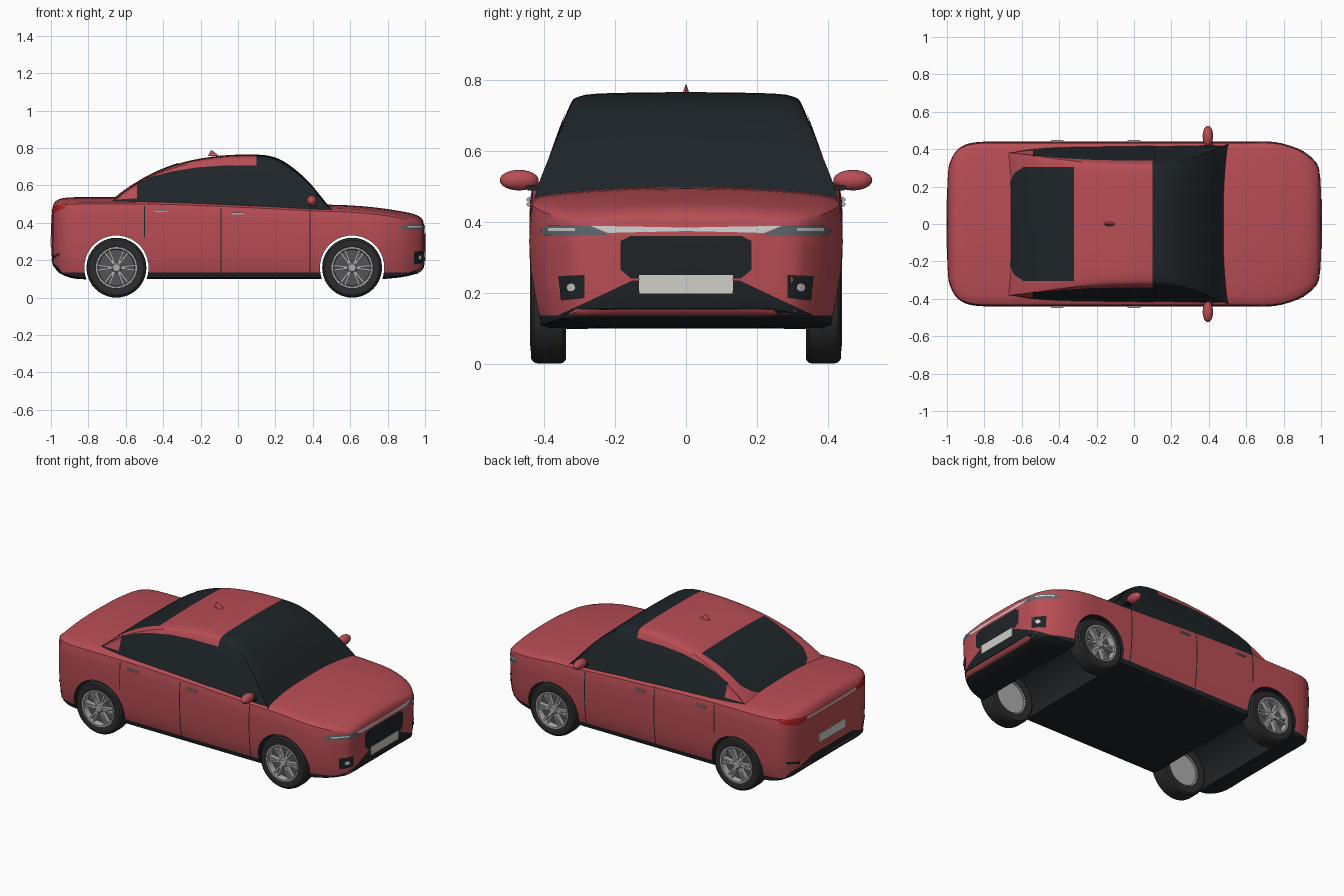
import bpy, bmesh, math
from mathutils import Vector, Matrix
from mathutils.bvhtree import BVHTree

if "Cube" in bpy.data.objects:
    bpy.data.objects.remove(bpy.data.objects["Cube"])

def mat(name, *rgb):
    m = bpy.data.materials.new(name)
    m.diffuse_color = (*rgb, 1)
    m.use_nodes = True
    m.node_tree.nodes["Principled BSDF"].inputs["Base Color"].default_value = m.diffuse_color
    return m

RED = mat("paint", .48, .075, .09)
BLACK = mat("black_trim", .014, .017, .02)
GLASS = mat("dark_glass", .013, .018, .022)
TYRE = mat("rubber", .025, .025, .027)
DARK = mat("wheel_shadow", .09, .09, .095)
ALLOY = mat("alloy", .42, .42, .42)
WHITE = mat("light_white", .75, .77, .78)
LAMP = mat("lamp_grey", .11, .13, .15)
PLATE = mat("plate_white", .62, .63, .58)
TAIL = mat("tail_red", .42, .015, .015)

def smooth(o, angle=35):
    bpy.ops.object.select_all(action='DESELECT')
    o.select_set(True)
    bpy.context.view_layer.objects.active = o
    bpy.ops.object.shade_smooth_by_angle(angle=math.radians(angle))

def make(name, bm, *mats, recalc=True):
    if recalc:
        bmesh.ops.recalc_face_normals(bm, faces=bm.faces)
    me = bpy.data.meshes.new(name)
    bm.to_mesh(me)
    bm.free()
    for m in mats:
        me.materials.append(m)
    o = bpy.data.objects.new(name, me)
    bpy.context.collection.objects.link(o)
    smooth(o)
    return o

def resample(p, k):
    """Catmull-Rom through tuples, k steps per segment."""
    p = [Vector(q) for q in p]
    out = []
    for i in range(len(p) - 1):
        a, b, c, d = p[max(i - 1, 0)], p[i], p[i + 1], p[min(i + 2, len(p) - 1)]
        for j in range(k):
            t = j / k
            out.append(b + (c - a) * (t / 2) + (2 * a - 5 * b + 4 * c - d) * (t * t / 2)
                       + (3 * b - a - 3 * c + d) * (t ** 3 / 2))
    return out + [p[-1]]

def skin(rings, closed=True, caps=True, wrap=False):
    bm = bmesh.new()
    vs = [[bm.verts.new(v) for v in r] for r in rings]
    n = len(rings[0])
    pairs = list(zip(vs, vs[1:])) + ([(vs[-1], vs[0])] if wrap else [])
    for a, b in pairs:
        for j in range(n if closed else n - 1):
            k = (j + 1) % n
            bm.faces.new((a[j], a[k], b[k], b[j]))
    if caps:
        bm.faces.new(vs[0])
        bm.faces.new(vs[-1])
    return bm

def split(bm, co, no):
    """Cut by a plane; the positive side gets material 1."""
    bmesh.ops.bisect_plane(bm, geom=bm.verts[:] + bm.edges[:] + bm.faces[:], plane_co=co, plane_no=no)
    for f in bm.faces:
        f.material_index = int((f.calc_center_median() - Vector(co)).dot(Vector(no)) > 0)

def box(name, loc, size, m, rot=None, bevel=0):
    bm = bmesh.new()
    bmesh.ops.create_cube(bm, size=1, matrix=Matrix.Diagonal((*size, 1)))
    if bevel:
        bmesh.ops.bevel(bm, geom=bm.edges[:], offset=bevel, segments=2, affect='EDGES')
    bm.transform(Matrix.Translation(loc) @ (rot or Matrix()))
    return make(name, bm, m)

# Lower body: stations of (x, half width, top, bottom)
ST = [(-.975, .345, .515, .16), (-.955, .385, .527, .135), (-.91, .42, .535, .112), (-.84, .437, .537, .1),
      (-.7, .44, .537, .1), (-.4, .44, .535, .1), (0, .44, .52, .1), (.4, .44, .5, .1), (.6, .44, .493, .1),
      (.75, .438, .48, .1), (.87, .405, .462, .11), (.94, .36, .447, .125), (.975, .325, .43, .14)]

def body_ring(s):
    x, w, zt, zb = s
    zs = zt - .03
    half = resample([(0, zb), (.5 * w, zb), (.89 * w, zb), (.95 * w, zb + .025), (.985 * w, zb + .1),
                     (w, zb + .2), (w, zs - .07), (.988 * w, zs - .02), (.955 * w, zs + .003),
                     (.75 * w, zs + .016), (.4 * w, zs + .027), (0, zt)], 2)
    return [Vector((x, y, z)) for y, z in half] + [Vector((x, -y, z)) for y, z in half[-2:0:-1]]

def nose(ring, sign, z0):
    return [[Vector((sign * x, v.y * f, z0 + (v.z - z0) * f)) for v in ring]
            for f, x in ((.93, .986), (.8, .992), (.55, .997), (.3, .999), (.08, 1))]

rings = [body_ring(s) for s in resample(ST, 3)]
rings = nose(rings[0], -1, .33)[::-1] + rings + nose(rings[-1], 1, .29)
bm = skin(rings)
split(bm, (0, 0, .135), (0, 0, -1))
body = make("lower_body", bm, RED, BLACK)

# Cabin: stations of (x, roof height, base half width)
CAB = [(-.7, .485, .39), (-.65, .54, .405), (-.55, .61, .42), (-.43, .675, .428), (-.28, .727, .43),
       (-.1, .758, .43), (.08, .765, .43), (.19, .752, .43), (.28, .705, .43), (.38, .617, .43), (.46, .52, .428), (.52, .45, .42)]

def cabin_ring(s):
    x, zt, wb = s
    h = zt - .44
    half = resample([(wb, .44), (wb - .15 * h, .44 + .45 * h), (wb - .3 * h, .44 + .85 * h),
                     (wb - .39 * h, .44 + .96 * h), (wb * .5, zt - .003), (0, zt)], 3)
    return [Vector((x, y, z)) for y, z in half] + [Vector((x, -y, z)) for y, z in half[-2::-1]]

bm = skin([cabin_ring(s) for s in resample(CAB, 4)])
split(bm, (.1, 0, 0), (1, 0, 0))
cabin = make("cabin", bm, RED, GLASS)

def bvh(o):
    return BVHTree.FromPolygons([v.co for v in o.data.vertices], [p.vertices[:] for p in o.data.polygons])

BODY, CABIN = bvh(body), bvh(cabin)

def panel(name, tree, axis, sign, outline, m, off=.003):
    """Flat outline projected along an axis onto the shell."""
    others = [i for i in range(3) if i != axis]
    bm = bmesh.new()
    vs = []
    for p in outline:
        c = Vector((0, 0, 0))
        c[others[0]], c[others[1]] = p
        vs.append(bm.verts.new(c))
    bmesh.ops.triangulate(bm, faces=[bm.faces.new(vs)])
    for i, o in enumerate(others):
        lo, hi = min(p[i] for p in outline), max(p[i] for p in outline)
        n = max(2, int((hi - lo) / .025))
        for k in range(1, n):
            co, no = Vector((0, 0, 0)), Vector((0, 0, 0))
            co[o], no[o] = lo + (hi - lo) * k / n, 1
            bmesh.ops.bisect_plane(bm, geom=bm.verts[:] + bm.edges[:] + bm.faces[:], plane_co=co, plane_no=no)
    d = Vector((0, 0, 0))
    d[axis] = -sign
    for v in bm.verts:
        hit = tree.ray_cast(v.co - d * 2, d)
        if hit[0] is None:
            hit = tree.find_nearest(v.co - d)
        nrm = hit[1] if hit[1].dot(d) < 0 else -hit[1]
        v.co = hit[0] + nrm * off
    bm.normal_update()
    if sum((f.normal.dot(d) * f.calc_area() for f in bm.faces)) > 0:
        bmesh.ops.reverse_faces(bm, faces=bm.faces)
    return make(name, bm, m, recalc=False)

def rect(a, b, c, d):
    return [(a, c), (b, c), (b, d), (a, d)]

# Glass, door seams, handles, mirrors on both sides
for s, side in ((1, "left"), (-1, "right")):
    panel(side + "_windows", CABIN, 1, s, [(-.66, .49), (.11, .47), (.11, .706), (-.08, .705), (-.22, .695),
          (-.36, .672), (-.46, .645), (-.54, .607), (-.54, .53), (-.66, .522)], GLASS)
    for i, (x, z) in enumerate(((-.5, .32), (-.09, .135), (.385, .135))):
        panel(f"{side}_door_seam_{i}", BODY, 1, s, rect(x - .003, x + .003, z, .49), BLACK, .001)
    for x, z in ((-.41, .462), (0, .449)):
        box(side + "_door_handle", (x, s * .443, z), (.068, .012, .011), ALLOY, bevel=.003)
    bm = bmesh.new()
    bmesh.ops.create_uvsphere(bm, u_segments=24, v_segments=12, radius=1, matrix=Matrix.Translation(
        (.395, s * .47, .517)) @ Matrix.Diagonal((.028, .055, .029, 1)))
    make(side + "_mirror", bm, RED)
    box(side + "_mirror_stalk", (.4, s * .425, .495), (.04, .05, .014), BLACK, bevel=.003)
    # Lamps, mirrored across the nose and tail
    flip = lambda pts: [(s * a, b) for a, b in pts]
    panel(side + "_headlight", BODY, 0, 1, flip([(.22, .363), (.39, .36), (.41, .375), (.385, .39), (.27, .39)]), LAMP)
    panel(side + "_headlight_strip", BODY, 0, 1, flip(rect(.31, .385, .374, .382)), WHITE, .005)
    panel(side + "_fog_recess", BODY, 0, 1, flip([(.285, .185), (.35, .178), (.357, .247), (.285, .25)]), BLACK)
    panel(side + "_fog_lamp", BODY, 0, 1, flip([(.321 + .012 * math.cos(t * .524), .215 + .012 * math.sin(t * .524))
          for t in range(12)]), WHITE, .006)
    panel(side + "_tail_light", BODY, 0, -1, flip([(.23, .455), (.33, .45), (.405, .475), (.41, .5), (.34, .492), (.23, .475)]), TAIL)
    panel(side + "_rear_reflector", BODY, 0, -1, flip([(.3, .205), (.38, .225), (.385, .24), (.3, .22)]), BLACK)

# Rear window
panel("rear_window", CABIN, 2, 1, [(-.32, -.305), (-.32, .305), (-.59, .305), (-.64, .27), (-.66, .22),
      (-.66, -.22), (-.64, -.27), (-.59, -.305)], GLASS)

# Nose and tail trim
panel("grille", BODY, 0, 1, [(-.185, .265), (-.155, .24), (.155, .24), (.185, .265), (.185, .345), (.155, .36), (-.155, .36), (-.185, .345)], BLACK)
panel("lower_intake", BODY, 0, 1, [(-.37, .13), (.37, .13), (.34, .145), (.15, .235), (-.15, .235), (-.34, .145)], BLACK)
panel("front_light_bar", BODY, 0, 1, [(-.22, .368), (0, .373), (.22, .368), (.27, .388), (0, .383), (-.27, .388)], WHITE, .004)
panel("rear_light_bar", BODY, 0, -1, rect(-.24, .24, .46, .47), WHITE, .004)
panel("rear_diffuser", BODY, 0, -1, [(-.38, .132), (.38, .132), (.36, .165), (.2, .225), (-.2, .225), (-.36, .165)], BLACK)
box("front_plate", (.998, 0, .223), (.012, .265, .053), PLATE)
box("rear_plate", (-.997, 0, .3), (.012, .265, .055), PLATE)

# Roof antenna fin
bm = bmesh.new()
bmesh.ops.create_cone(bm, cap_ends=True, segments=16, radius1=1, radius2=.1, depth=1)
for v in bm.verts:
    v.co = Vector((v.co.x * .03 - .13 - (.012 if v.co.z > 0 else 0), v.co.y * .011, .772 + v.co.z * .03))
make("antenna_fin", bm, RED)

# Wheel arches cut through the body
def lathe(name, prof, x, s, m, z=.16, n=40, wrap=False):
    rs = [[Vector((x + r * math.cos(math.tau * i / n), s * y, z + r * math.sin(math.tau * i / n)))
           for i in range(n)] for r, y in prof]
    return make(name, skin(rs, caps=not wrap, wrap=wrap), m)

AXLES = (("rear", -.65), ("front", .61))
for name, x in AXLES:
    cut = lathe(name + "_arch_cutter", [(.172, -.6), (.172, .6)], x, 1, RED, n=56)
    cut.data.materials.append(BLACK)
    for p in cut.data.polygons:
        p.material_index = 1
    md = body.modifiers.new("arch", 'BOOLEAN')
    md.operation, md.solver, md.object = 'DIFFERENCE', 'EXACT', cut
    bpy.context.view_layer.objects.active = body
    bpy.ops.object.modifier_apply(modifier=md.name)
    cut.hide_render = True
    bpy.data.objects.remove(cut)
smooth(body)

# Wheels
for name, x in AXLES:
    for s, side in ((1, "left"), (-1, "right")):
        n = f"{name}_{side}_"
        lathe(n + "tyre", [(.104, .34), (.148, .338), (.158, .347), (.16, .36), (.16, .415), (.157, .428),
              (.147, .436), (.115, .438), (.104, .432)], x, s, TYRE, wrap=True)
        lathe(n + "rim", [(.112, .43), (.11, .439), (.101, .439), (.097, .425), (.097, .345), (.108, .342)], x, s, ALLOY, wrap=True)
        lathe(n + "rim_back", [(.1, .39), (.1, .402)], x, s, DARK)
        lathe(n + "inner_disc", [(.1, .352), (.1, .36), (.04, .36)], x, s, ALLOY)
        lathe(n + "hub", [(.027, .395), (.027, .428), (.02, .436)], x, s, ALLOY, n=24)
        for i in range(12):
            a = math.tau * (i // 2) / 6 + (.13 if i % 2 else -.13)
            rot = Matrix.Rotation(-a, 4, 'Y')
            c = rot @ Vector((.06, 0, 0))
            box(n + "spoke", (x + c.x, s * .418, .16 + c.z), (.082, .026, .011), ALLOY, rot)
